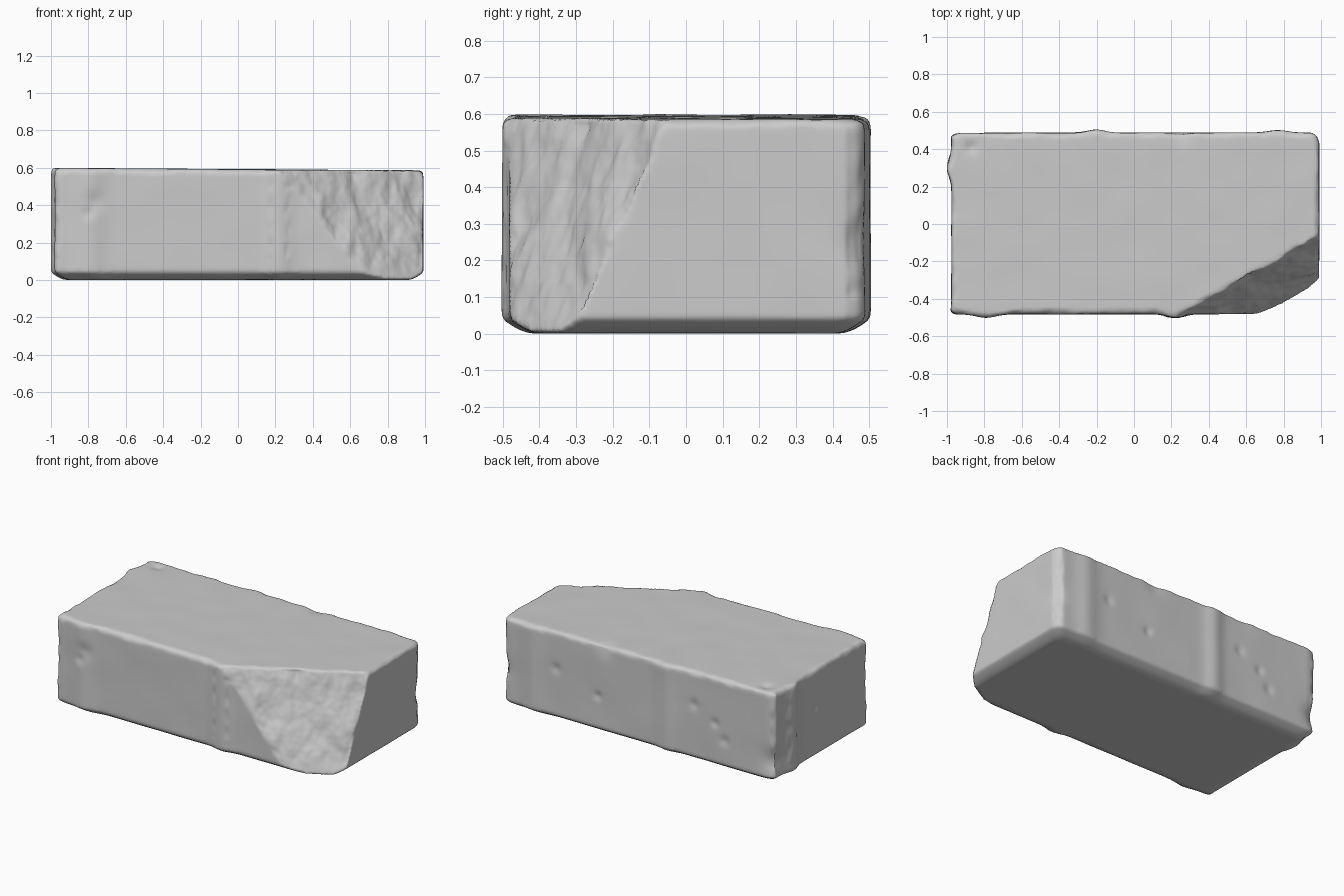
import bpy, bmesh, math
from mathutils import Vector, noise

if "Cube" in bpy.data.objects:
    bpy.data.objects.remove(bpy.data.objects["Cube"])

HX, HY, R = 0.982, 0.482, 0.03      # half length, half width, corner radius


def bump(v, centre, width, height):
    return height * math.exp(-((v - centre) / width) ** 2)


# Plan outline: rounded rectangle with vertical mortar-like ridges
def outline():
    pts = []
    n = 60
    for side in range(4):
        for i in range(n):
            t = -1 + 2 * i / n
            if side == 0:
                x = t * (HX - R)
                pts.append((x, -HY - bump(x, -0.79, 0.07, 0.02) - bump(x, 0.22, 0.06, 0.022)))
            elif side == 1:
                y = t * (HY - R)
                pts.append((HX + 0.008, y))
            elif side == 2:
                x = -t * (HX - R)
                pts.append((x, HY + 0.006 + bump(x, -0.2, 0.06, 0.018) + bump(x, 0.77, 0.07, 0.014)))
            else:
                y = -t * (HY - R)
                pts.append((-HX + 0.006 - bump(y, 0.3, 0.06, 0.024), y))
        # rounded corner
        cx = (HX - R) * (1 if side in (0, 1) else -1)
        cy = (HY - R) * (1 if side in (1, 2) else -1)
        for k in range(1, 5):
            a = math.radians(-90 + 90 * side + 18 * k)
            pts.append((cx + R * math.cos(a), cy + R * math.sin(a)))
    return pts


# Loft the outline: bevelled foot, straight sides, softly rounded top
bm = bmesh.new()
rings = []
plan = outline()
for z, inset in ((0.003, 0.07), (0.015, 0.04), (0.042, 0.0), (0.578, 0.0), (0.588, 0.006), (0.594, 0.02)):
    rings.append([bm.verts.new((x * (1 - inset / HX), y * (1 - inset / HY),
                                z * (1 - 0.011 * x))) for x, y in plan])
count = len(plan)
for a, b in zip(rings, rings[1:]):
    for i in range(count):
        j = (i + 1) % count
        bm.faces.new((a[i], a[j], b[j], b[i]))
bm.faces.new(rings[0][::-1])
bm.faces.new(rings[-1])

# Slice off the broken corner
A, B, C = Vector((0.25, -0.48, 0.59)), Vector((0.99, -0.055, 0.59)), Vector((0.685, -0.48, 0.03))
cut_n = (B - A).cross(C - A).normalized()
if cut_n.x < 0:
    cut_n = -cut_n
res = bmesh.ops.bisect_plane(bm, geom=bm.verts[:] + bm.edges[:] + bm.faces[:],
                             plane_co=A, plane_no=cut_n, clear_outer=True)
edges = [e for e in bm.edges if e.is_boundary]
bmesh.ops.holes_fill(bm, edges=edges, sides=0)
bmesh.ops.triangulate(bm, faces=bm.faces[:])
bmesh.ops.recalc_face_normals(bm, faces=bm.faces[:])

mesh = bpy.data.meshes.new("chipped_brick")
bm.to_mesh(mesh)
bm.free()
brick = bpy.data.objects.new("chipped_brick", mesh)
bpy.context.collection.objects.link(brick)

# Even, dense surface for wear
rm = brick.modifiers.new("remesh", 'REMESH')
rm.mode = 'VOXEL'
rm.voxel_size = 0.0115
sm = brick.modifiers.new("soften", 'SMOOTH')
sm.factor, sm.iterations = 0.5, 3
dense = bpy.data.meshes.new_from_object(brick.evaluated_get(bpy.context.evaluated_depsgraph_get()))
brick.modifiers.clear()
brick.data = dense

# Pits and dents: position, radius, depth
dents = [((-0.77, -0.5, 0.42), 0.05, 0.012), ((-0.80, -0.5, 0.36), 0.03, 0.01),
         ((-0.87, 0.41, 0.6), 0.03, 0.012), ((-0.55, 0.5, 0.3), 0.025, 0.012),
         ((-0.4, 0.5, 0.38), 0.03, 0.01), ((-0.62, 0.5, 0.2), 0.03, 0.01),
         ((0.3, 0.5, 0.25), 0.025, 0.012), ((0.6, 0.5, 0.35), 0.03, 0.01),
         ((-0.98, 0.05, 0.35), 0.025, 0.01), ((-0.97, 0.48, 0.15), 0.07, 0.02),
         ((0.25, 0.49, 0.59), 0.06, 0.012), ((0.99, 0.48, 0.25), 0.05, 0.012)]
dents = [(Vector(p), r, d) for p, r, d in dents]

bm = bmesh.new()
bm.from_mesh(dense)
bm.normal_update()
moves = []
for v in bm.verts:
    p, n = v.co.copy(), v.normal.copy()
    flat = max(abs(n.x), abs(n.y), abs(n.z))
    on_chip = abs((p - A).dot(cut_n)) < 0.012 and n.dot(cut_n) > 0.9
    if on_chip:
        # rough fracture with vertical streaks
        q = Vector((p.x * 7, p.y * 7, p.z * 4))
        d = 0.017 * noise.fractal(q, 1.0, 2.0, 4) - 0.002
        d *= min(1.0, max(0.0, p.z / 0.08))
    else:
        d = 0.003 * noise.noise(p * 5)
        if flat < 0.97 and p.z > 0.1:      # worn edges
            d += 0.007 * noise.noise(p * 14) - 0.001
        if p.z < 0.05:
            d *= 0.4
        for c, r, depth in dents:
            k = (p - c).length_squared / (r * r)
            if k < 6:
                d -= depth * math.exp(-k)
    moves.append((v, n * d))
for v, m in moves:
    v.co += m
bmesh.ops.smooth_vert(bm, verts=bm.verts[:], factor=0.5, use_axis_x=True, use_axis_y=True, use_axis_z=True)
low = min(v.co.z for v in bm.verts)
for v in bm.verts:
    v.co.z -= low
for f in bm.faces:
    f.smooth = True
bm.to_mesh(dense)
bm.free()
